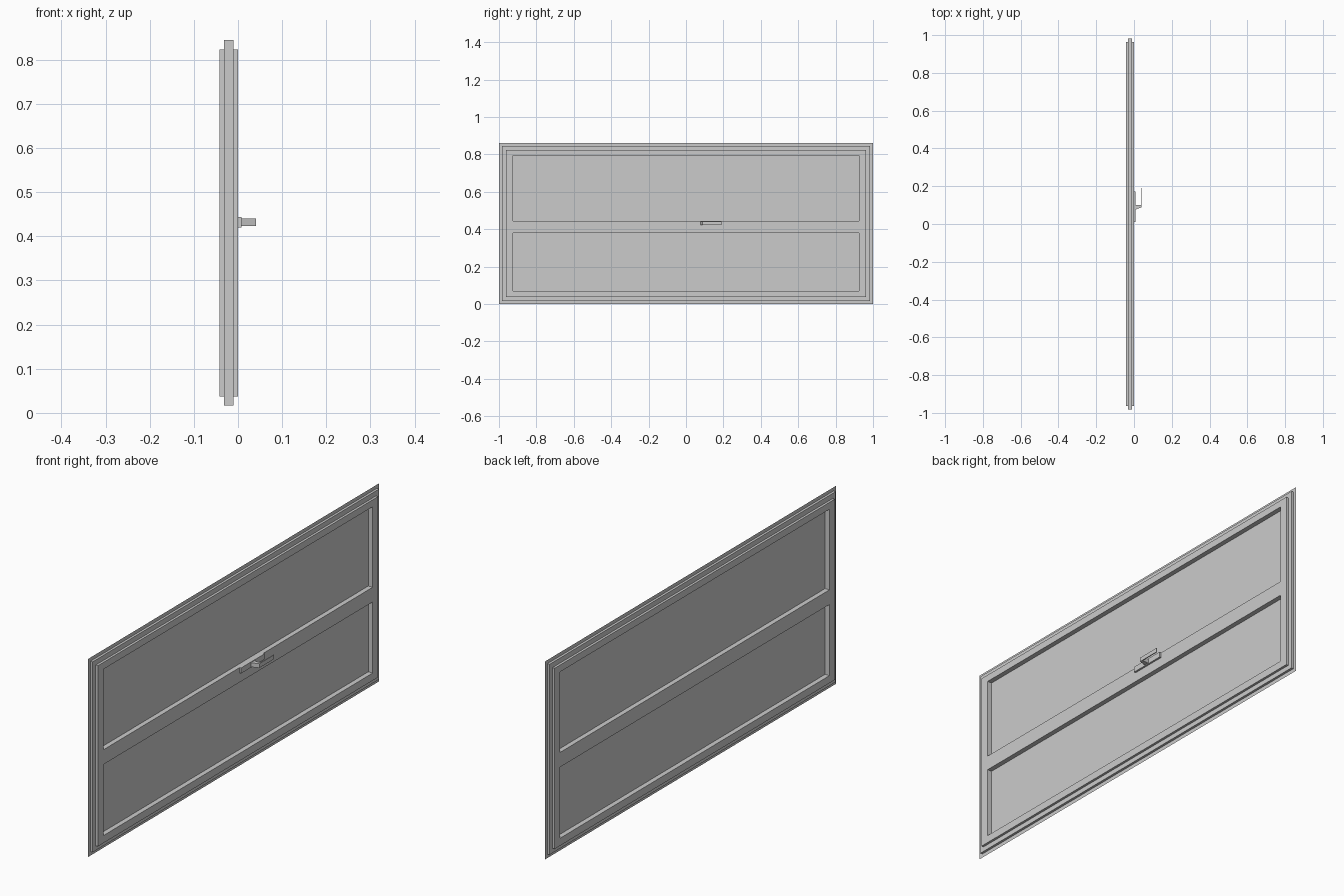
import bpy, bmesh

if "Cube" in bpy.data.objects:
    bpy.data.objects.remove(bpy.data.objects["Cube"])

XC = -0.021  # centre plane of the window thickness


def finish(name, bm):
    bmesh.ops.recalc_face_normals(bm, faces=bm.faces)
    mesh = bpy.data.meshes.new(name)
    bm.to_mesh(mesh)
    bm.free()
    ob = bpy.data.objects.new(name, mesh)
    bpy.context.collection.objects.link(ob)
    return ob


def rect(bm, x, w, z0, z1):
    return [bm.verts.new((x, y, z)) for y, z in ((-w, z0), (w, z0), (w, z1), (-w, z1))]


def bridge(bm, a, b):
    n = len(a)
    for i in range(n):
        j = (i + 1) % n
        bm.faces.new((a[i], a[j], b[j], b[i]))


def ring(name, half, outer, inner):
    """Rectangular frame centred on XC; outer/inner are (half width, z0, z1)."""
    bm = bmesh.new()
    if half == 0:
        bridge(bm, rect(bm, XC, *outer), rect(bm, XC, *inner))
    else:
        loops = [rect(bm, XC + half, *outer), rect(bm, XC + half, *inner),
                 rect(bm, XC - half, *inner), rect(bm, XC - half, *outer)]
        for i in range(4):
            bridge(bm, loops[i], loops[(i + 1) % 4])
    return finish(name, bm)


def prism(name, pts, z0, z1):
    """Plan outline (x, y) extruded vertically."""
    bm = bmesh.new()
    lo = [bm.verts.new((x, y, z0)) for x, y in pts]
    hi = [bm.verts.new((x, y, z1)) for x, y in pts]
    bridge(bm, lo, hi)
    bm.faces.new(lo)
    bm.faces.new(hi)
    return finish(name, bm)


# Thin mounting fin and stepped outer frame
ring("mounting_fin", 0, (1.0, 0, 0.861), (0.983, 0.017, 0.845))
ring("outer_frame", 0.0105, (0.983, 0.017, 0.845), (0.9625, 0.0375, 0.823))

# Two sashes with recessed panes
sashes = (("upper", (0.9625, 0.4145, 0.823), (0.925, 0.443, 0.793)),
          ("lower", (0.9625, 0.0375, 0.4145), (0.925, 0.07, 0.379)))
for label, outer, inner in sashes:
    ring(label + "_sash", 0.021, outer, inner)
    bm = bmesh.new()
    bm.faces.new(rect(bm, XC, *inner))
    finish(label + "_pane", bm)

# Latch: base plate and bent lever
prism("latch_base", [(0, 0.01), (0.008, 0.01), (0.008, 0.172), (0, 0.172)], 0.42, 0.444)
prism("latch_lever", [(0.006, 0.076), (0.041, 0.088), (0.041, 0.19), (0.037, 0.19),
                      (0.037, 0.1), (0.006, 0.1)], 0.423, 0.441)
